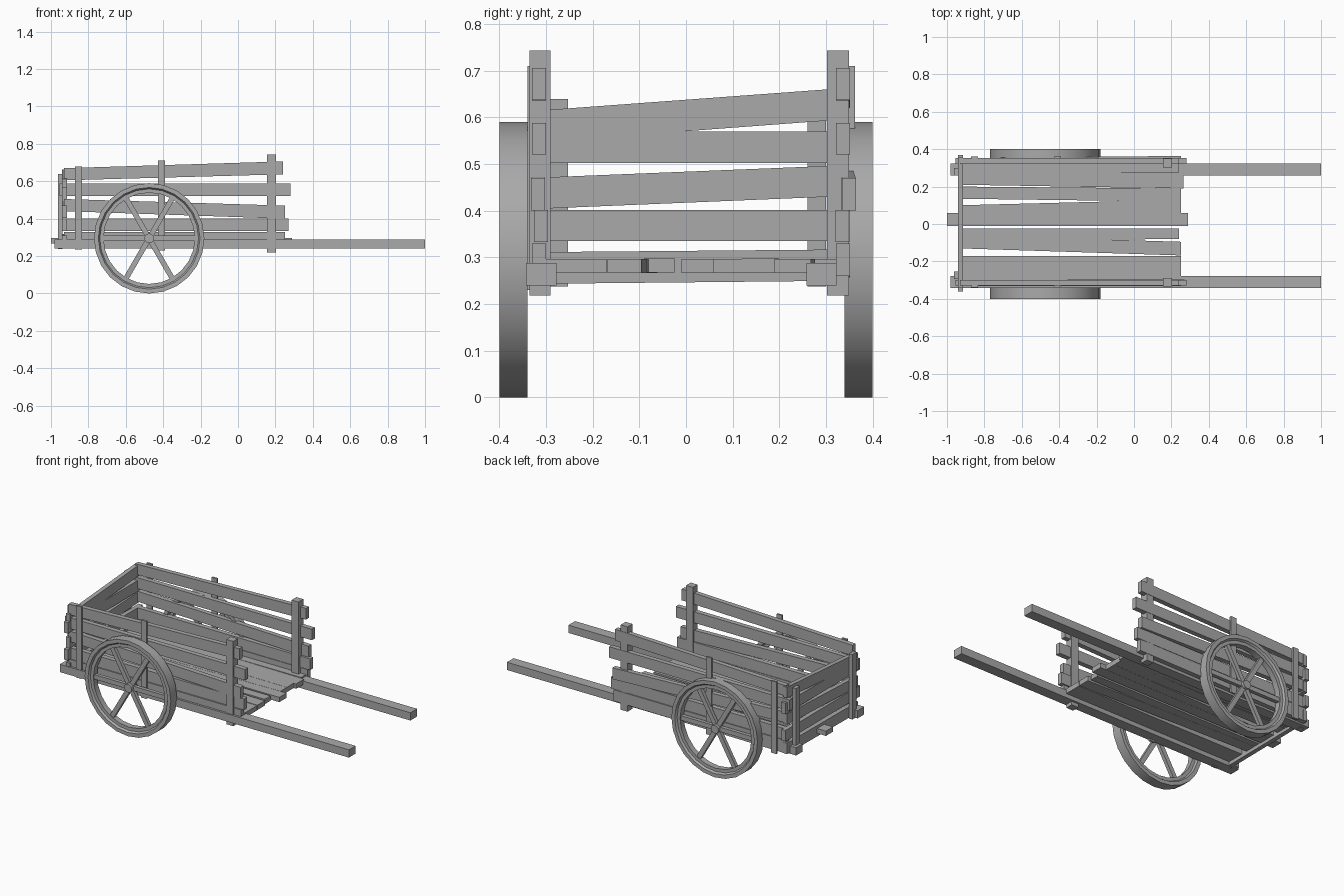
import bpy, bmesh, math
from mathutils import Vector, Matrix

cube = bpy.data.objects.get("Cube")
if cube:
    bpy.data.objects.remove(cube)

wood = bpy.data.materials.new("grey_wood")
wood.use_nodes = True
colour = (0.4, 0.4, 0.4, 1)
wood.diffuse_color = colour
wood.node_tree.nodes["Principled BSDF"].inputs["Base Color"].default_value = colour


def finish(name, bm):
    bmesh.ops.recalc_face_normals(bm, faces=bm.faces)
    mesh = bpy.data.meshes.new(name)
    bm.to_mesh(mesh)
    bm.free()
    mesh.materials.append(wood)
    obj = bpy.data.objects.new(name, mesh)
    bpy.context.collection.objects.link(obj)
    return obj


def board(name, outline, push):
    """Four-cornered board, extruded along push."""
    bm = bmesh.new()
    face = bm.faces.new([bm.verts.new(p) for p in outline])
    new = bmesh.ops.extrude_face_region(bm, geom=[face])["geom"]
    verts = [v for v in new if isinstance(v, bmesh.types.BMVert)]
    bmesh.ops.translate(bm, verts=verts, vec=push)
    return finish(name, bm)


def box(name, x, y, z):
    return board(name, [(x[0], y[0], z[0]), (x[1], y[0], z[0]), (x[1], y[1], z[0]), (x[0], y[1], z[0])],
                 (0, 0, z[1] - z[0]))


# Long shafts that become the handles
box("right_shaft", (-0.98, 1.0), (-0.343, -0.278), (0.24, 0.288))
box("left_shaft", (-0.98, 1.0), (0.258, 0.323), (0.24, 0.288))

# Floor boards: x start, x end, y range at the rear, y range at the front
floor = [
    (-0.94, 0.25, -0.30, -0.17, -0.30, -0.17),
    (-0.94, 0.25, -0.13, -0.06, -0.168, -0.095),
    (-0.94, 0.24, -0.09, -0.025, -0.08, -0.025),
    (-1.0, 0.29, -0.01, 0.06, -0.01, 0.06),
    (-0.94, 0.25, 0.03, 0.10, 0.06, 0.13),
    (-0.94, 0.25, 0.135, 0.20, 0.12, 0.19),
    (-0.94, 0.265, 0.21, 0.28, 0.19, 0.268),
    (-0.94, 0.24, 0.27, 0.33, 0.275, 0.33),
]
for i, (x0, x1, a, b, c, d) in enumerate(floor):
    z = 0.266 + 0.0008 * (i % 3)
    board(f"floor_board_{i + 1}", [(x0, a, z), (x1, c, z), (x1, d, z), (x0, b, z)], (0, 0, 0.03))

# Side boards: x start, x end, z range at the rear, z range at the front, sideways lean
sides = [
    (-0.93, 0.25, 0.25, 0.33, 0.26, 0.33, 0.0),
    (-0.94, 0.27, 0.333, 0.402, 0.333, 0.402, -0.004),
    (-0.93, 0.25, 0.44, 0.505, 0.40, 0.47, 0.012),
    (-0.955, 0.28, 0.52, 0.588, 0.52, 0.588, 0.0),
    (-0.93, 0.24, 0.605, 0.67, 0.637, 0.706, 0.0),
]
for name, inner, side in (("right", -0.30, -1), ("left", 0.322, 1)):
    for i, (x0, x1, a, b, c, d, lean) in enumerate(sides):
        y0, y1 = inner, inner + max(lean * side, -0.002)
        board(f"{name}_side_board_{i + 1}",
              [(x0, y0, a), (x1, y1, c), (x1, y1, d), (x0, y0, b)], (0, 0.03 * side, 0))
    # Stout front post and slim outer battens
    post = (-0.335, -0.29) if side < 0 else (0.302, 0.35)
    box(f"{name}_front_post", (0.155, 0.202), post, (0.218, 0.743))
    skin = sorted((inner + 0.028 * side, inner + 0.04 * side))
    box(f"{name}_middle_batten", (-0.427, -0.39), skin, (0.23, 0.71))
    box(f"{name}_rear_batten", (-0.872, -0.835), skin, (0.235, 0.68))

# Tailboard: z range at the right end, z range at the left end
tail = [
    (0.243, 0.311, 0.25, 0.317),
    (0.335, 0.402, 0.335, 0.402),
    (0.403, 0.47, 0.432, 0.498),
    (0.502, 0.57, 0.502, 0.57),
    (0.545, 0.613, 0.597, 0.664),
]
for i, (a, b, c, d) in enumerate(tail):
    r, l = (-0.36, 0.37) if i % 2 else (-0.34, 0.355)
    board(f"tail_board_{i + 1}", [(-0.94, r, a), (-0.94, l, c), (-0.94, l, d), (-0.94, r, b)], (0.027, 0, 0))
for name, y in (("right", (-0.295, -0.253)), ("left", (0.26, 0.30))):
    box(f"{name}_tail_post", (-0.962, -0.938), y, (0.238, 0.64))

# Wheels: stepped rim spun from a profile, hub and six spokes
AXLE = Vector((-0.475, 0, 0.295))
HALF = 0.03
rim = [(0.295, -HALF), (0.295, HALF), (0.272, HALF), (0.264, 0.018), (0.244, 0.018),
       (0.244, -0.018), (0.264, -0.018), (0.272, -HALF)]
for name, y in (("right", -0.37), ("left", 0.37)):
    centre = AXLE + Vector((0, y, 0))
    bm = bmesh.new()
    verts = [bm.verts.new(centre + Vector((0, w, r))) for r, w in rim]
    edges = [bm.edges.new((v, verts[(i + 1) % len(verts)])) for i, v in enumerate(verts)]
    bmesh.ops.spin(bm, geom=verts + edges, cent=centre, axis=(0, 1, 0),
                   angle=math.tau, steps=24, use_duplicate=False)
    bmesh.ops.remove_doubles(bm, verts=bm.verts, dist=0.0005)
    obj = finish(f"{name}_wheel_rim", bm)
    bpy.ops.object.select_all(action="DESELECT")
    obj.select_set(True)
    bpy.context.view_layer.objects.active = obj
    bpy.ops.object.shade_smooth_by_angle(angle=math.radians(30))

    bm = bmesh.new()
    turn = Matrix.Translation(centre) @ Matrix.Rotation(math.pi / 2, 4, "X")
    bmesh.ops.create_cone(bm, cap_ends=True, segments=12, radius1=0.026, radius2=0.026,
                          depth=0.056, matrix=turn)
    finish(f"{name}_wheel_hub", bm)

    bm = bmesh.new()
    for k in range(3):
        spin = Matrix.Translation(centre) @ Matrix.Rotation(k * math.pi / 3, 4, "Y")
        bmesh.ops.create_cube(bm, size=1, matrix=spin @ Matrix.Diagonal((0.5, 0.022, 0.028, 1)))
    finish(f"{name}_wheel_spokes", bm)
